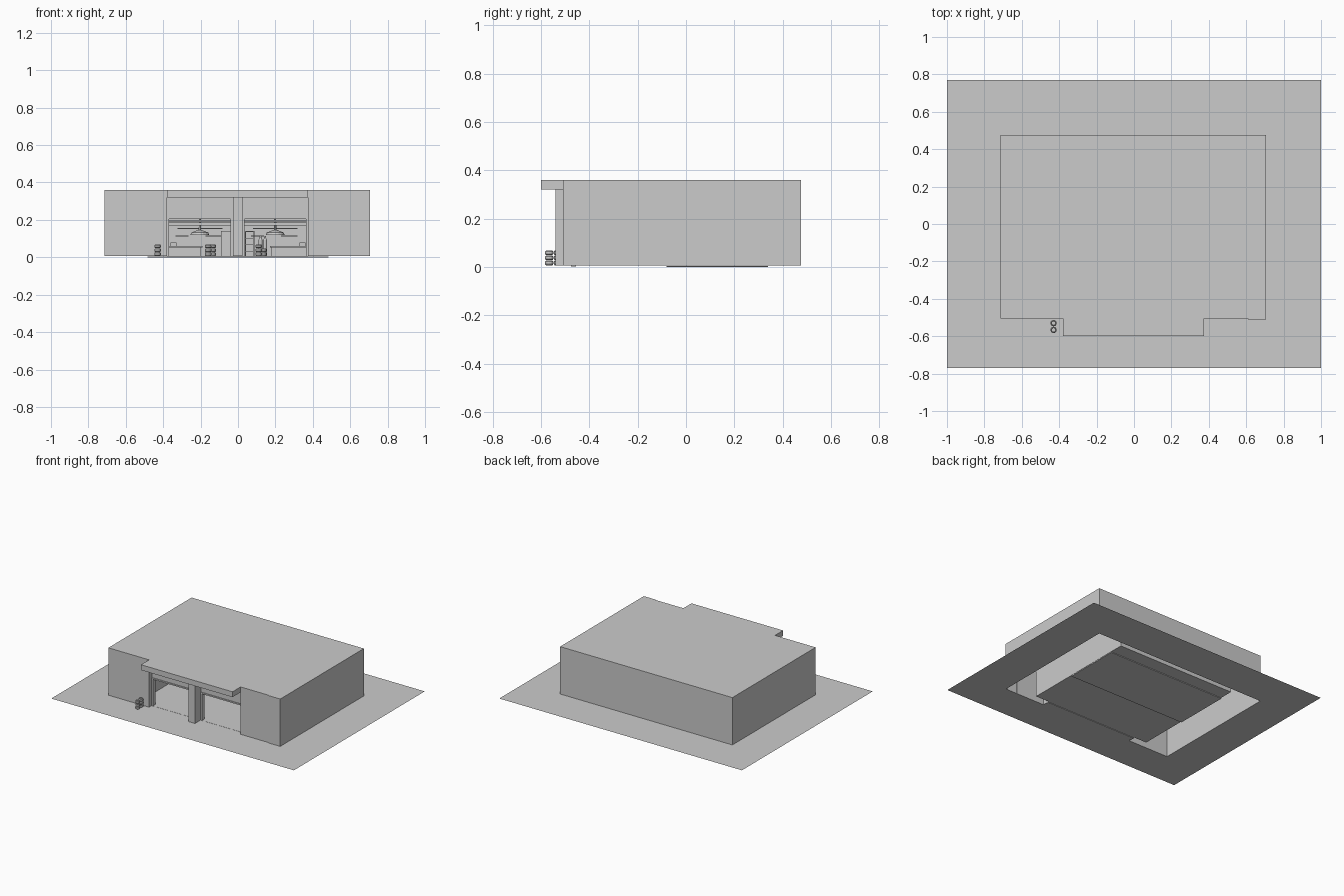
import bpy, bmesh, math

G = 0.007   # ground level
H = 0.36    # roof level


def mesh_obj(name, verts, faces):
    me = bpy.data.meshes.new(name)
    me.from_pydata(verts, [], faces)
    ob = bpy.data.objects.new(name, me)
    bpy.context.collection.objects.link(ob)
    return ob


def box(name, x0, x1, y0, y1, z0, z1):
    v = [(x, y, z) for x in (x0, x1) for y in (y0, y1) for z in (z0, z1)]
    f = [(0, 1, 3, 2), (4, 6, 7, 5), (0, 4, 5, 1), (2, 3, 7, 6), (0, 2, 6, 4), (1, 5, 7, 3)]
    return mesh_obj(name, v, f)


def flat(name, polys, z):
    v, f = [], []
    for p in polys:
        f.append(tuple(range(len(v), len(v) + len(p))))
        v += [(x, y, z) for x, y in p]
    return mesh_obj(name, v, f)


def ribbon(name, path, z0, z1):
    n = len(path)
    v = [(x, y, z0) for x, y in path] + [(x, y, z1) for x, y in path]
    return mesh_obj(name, v, [(i + 1, i, n + i, n + i + 1) for i in range(n - 1)])


def lathe(name, x, y, z, prof, n=16):
    m = len(prof)
    v = [(x + r * math.cos(2 * math.pi * i / n), y + r * math.sin(2 * math.pi * i / n), z + h)
         for i in range(n) for r, h in prof]
    f = [(i * m + j, (i + 1) % n * m + j, (i + 1) % n * m + j + 1, i * m + j + 1)
         for i in range(n) for j in range(m - 1)]
    return mesh_obj(name, v, f)


def tyre_stack(x, y, count):
    for k in range(count):
        lathe("tyre", x, y, G + k * 0.021,
              [(0.009, 0.003), (0.013, 0), (0.017, 0.005), (0.017, 0.015),
               (0.013, 0.02), (0.009, 0.017), (0.009, 0.003)])


# ground with a hole under the building and a tongue into the door recess
flat("ground", [
    [(-1, 0.475), (1, 0.475), (1, 0.77), (-1, 0.77)],
    [(-1, -0.505), (-0.715, -0.505), (-0.715, 0.475), (-1, 0.475)],
    [(0.705, -0.505), (1, -0.505), (1, 0.475), (0.705, 0.475)],
    [(-1, -0.77), (1, -0.77), (1, -0.505), (0.375, -0.505), (0.375, -0.45),
     (-0.38, -0.45), (-0.38, -0.505), (-1, -0.505)]], G)

# outer shell, roof and canopy
ribbon("outer_wall", [(-0.38, -0.45), (-0.38, -0.505), (-0.715, -0.505), (-0.715, 0.475),
                      (0.705, 0.475), (0.705, -0.51), (0.61, -0.51), (0.61, -0.505),
                      (0.375, -0.505), (0.375, -0.45)], G, H)
flat("roof", [[(-0.715, -0.505), (-0.38, -0.505), (-0.38, -0.6), (0.375, -0.6), (0.375, -0.505),
               (0.61, -0.505), (0.61, -0.51), (0.705, -0.51), (0.705, 0.475), (-0.715, 0.475)]], H)
ribbon("canopy_edge", [(0.375, -0.505), (0.375, -0.6), (-0.38, -0.6), (-0.38, -0.505)], 0.32, H)
flat("canopy_underside", [[(-0.38, -0.47), (0.375, -0.47), (0.375, -0.6), (-0.38, -0.6)]], 0.32)

# door header and centre pillar
box("door_header", -0.38, 0.375, -0.47, -0.45, 0.215, 0.32)
box("centre_pillar", -0.028, 0.023, -0.54, -0.445, G, 0.32)

# inner room
ribbon("room_wall", [(-0.38, -0.45), (-0.485, -0.45), (-0.485, 0.44), (0.485, 0.44),
                     (0.485, -0.45), (0.375, -0.45)], G, 0.24)
for z, nm in ((G, "room_floor"), (0.24, "room_ceiling")):
    flat(nm, [[(-0.485, -0.45), (0.485, -0.45), (0.485, 0.44), (-0.485, 0.44)]], z)
box("floor_pit", -0.485, 0.485, -0.08, 0.34, 0, G - 0.002)
box("door_sill", -0.38, 0.375, -0.475, -0.455, 0.003, G + 0.001)

# the two bays: frames, raised sectional doors, tracks and lamps
for x0, x1 in ((-0.38, -0.028), (0.023, 0.375)):
    cx = (x0 + x1) / 2
    for x in (x0, x1 - 0.012):
        box("door_jamb", x, x + 0.012, -0.475, -0.445, G, 0.215)
        box("door_track", x, x + 0.012, -0.44, -0.02, 0.188, 0.196)
    box("door_lintel", x0, x1, -0.475, -0.445, 0.205, 0.215)
    for k in range(5):
        y = -0.42 + k * 0.072
        box("door_panel", x0 + 0.012, x1 - 0.012, y, y + 0.069, 0.19, 0.2)
    box("ceiling_beam", x0, x1, 0.05, 0.07, 0.17, 0.185)
    lathe("hanging_lamp", cx, 0.2, 0.12,
          [(0.05, 0), (0.045, 0.012), (0.02, 0.022), (0.006, 0.026), (0.005, 0.12)])
    box("wall_shelf", cx - 0.13, cx - 0.06, 0.38, 0.44, 0.112, 0.116)
    box("wall_shelf", cx + 0.03, cx + 0.12, 0.38, 0.44, 0.112, 0.116)
    box("tube_light", cx - 0.12, cx + 0.12, 0.24, 0.26, 0.15, 0.156)

# left bay furniture
box("bench_top", -0.42, -0.19, 0.32, 0.43, 0.052, 0.06)
box("bench_body", -0.41, -0.2, 0.33, 0.43, G, 0.052)
box("bench_tool", -0.36, -0.33, 0.36, 0.4, 0.06, 0.078)
box("tool_cabinet", -0.09, -0.03, 0.36, 0.43, G, 0.14)
for k in range(4):
    z = 0.02 + k * 0.03
    box("cabinet_drawer", -0.085, -0.035, 0.355, 0.36, z, z + 0.024)
tyre_stack(-0.16, 0.2, 3)
tyre_stack(-0.135, 0.25, 3)

# right bay furniture
for x in (0.04, 0.085):
    for y in (0.3, 0.42):
        box("rack_post", x - 0.003, x + 0.003, y - 0.003, y + 0.003, G, 0.14)
for z in (0.03, 0.065, 0.1, 0.136):
    box("rack_shelf", 0.037, 0.088, 0.297, 0.423, z, z + 0.004)
for x in (0.12, 0.145):
    lathe("gas_bottle", x, 0.38, G,
          [(0.0, 0), (0.011, 0), (0.011, 0.085), (0.005, 0.096), (0.004, 0.106), (0, 0.106)], 12)
box("bench_top", 0.17, 0.42, 0.32, 0.43, 0.052, 0.06)
box("bench_body", 0.18, 0.41, 0.33, 0.43, G, 0.052)
box("bench_vice", 0.33, 0.36, 0.35, 0.39, 0.06, 0.08)
tyre_stack(0.11, 0.1, 3)
tyre_stack(0.135, 0.14, 2)

# tyres outside
tyre_stack(-0.43, -0.53, 3)
tyre_stack(-0.43, -0.566, 3)

# consistent outward normals on closed parts
for ob in bpy.context.scene.objects:
    bm = bmesh.new()
    bm.from_mesh(ob.data)
    bmesh.ops.recalc_face_normals(bm, faces=bm.faces)
    bm.to_mesh(ob.data)
    bm.free()
